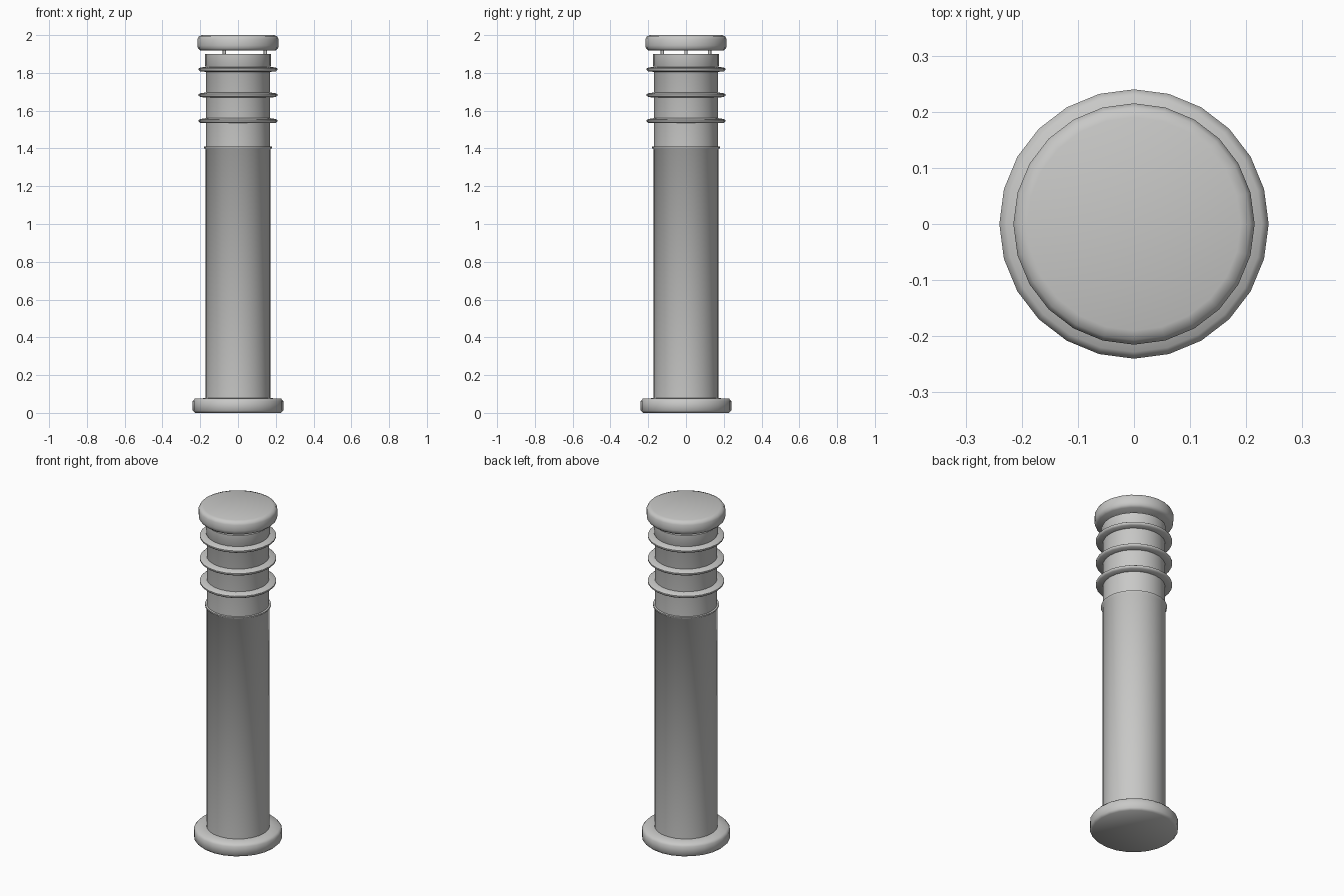
import bpy
import math

SIDES = 24

cube = bpy.data.objects.get("Cube")
if cube:
    bpy.data.objects.remove(cube, do_unlink=True)

grey = bpy.data.materials.new("grey metal")
grey.use_nodes = True
colour = (0.58, 0.58, 0.57, 1)
grey.diffuse_color = colour
grey.node_tree.nodes["Principled BSDF"].inputs["Base Color"].default_value = colour


def lathe(name, profile, sides=SIDES, at=(0, 0), closed=False, angle=50):
    """Spin (radius, height) points, listed bottom to top, about an upright axis."""
    verts, rings = [], []
    for r, z in profile:
        n = 1 if r == 0 else sides
        rings.append(range(len(verts), len(verts) + n))
        for i in range(n):
            a = math.tau * i / sides
            verts.append((at[0] + r * math.cos(a), at[1] + r * math.sin(a), z))
    pairs = list(zip(rings, rings[1:]))
    if closed:
        pairs.append((rings[-1], rings[0]))
    faces = []
    for low, high in pairs:
        for i in range(sides):
            j = (i + 1) % sides
            if len(low) == 1:
                faces.append((low[0], high[j], high[i]))
            elif len(high) == 1:
                faces.append((low[i], low[j], high[0]))
            else:
                faces.append((low[i], low[j], high[j], high[i]))
    mesh = bpy.data.meshes.new(name)
    mesh.from_pydata(verts, [], faces)
    mesh.materials.append(grey)
    obj = bpy.data.objects.new(name, mesh)
    bpy.context.collection.objects.link(obj)
    bpy.ops.object.select_all(action="DESELECT")
    obj.select_set(True)
    bpy.context.view_layer.objects.active = obj
    bpy.ops.object.shade_smooth_by_angle(angle=math.radians(angle))
    return obj


# Rounded foot plate
lathe("base", [(0, 0), (0.228, 0), (0.24, 0.012), (0.24, 0.062),
               (0.228, 0.076), (0.17, 0.078), (0, 0.078)])

# Post with a small flared lip
lathe("post", [(0.172, 0.07), (0.172, 1.395), (0.18, 1.402),
               (0.18, 1.41), (0.165, 1.412), (0, 1.412)])

# Lamp cylinder
lathe("lamp", [(0.17, 1.405), (0.17, 1.83), (0.175, 1.84),
               (0.175, 1.9), (0, 1.9)])

# Louvre rings around the lamp
for number, z in enumerate((1.547, 1.683, 1.819), 1):
    lathe(f"louvre_{number}", [(0.165, z - 0.014), (0.2, z - 0.011), (0.208, z - 0.004),
                               (0.208, z + 0.004), (0.2, z + 0.009), (0.165, z + 0.014)],
          closed=True)

# Pins holding the cap
for number in range(3):
    a = math.tau * number / 3
    lathe(f"cap_pin_{number + 1}", [(0.009, 1.89), (0.009, 1.93)], sides=8,
          at=(0.145 * math.cos(a), 0.145 * math.sin(a)))

# Rounded cap
lathe("cap", [(0, 1.918), (0.2, 1.918), (0.212, 1.93), (0.215, 1.945),
              (0.215, 1.98), (0.207, 1.994), (0.19, 2.0), (0, 2.0)])
